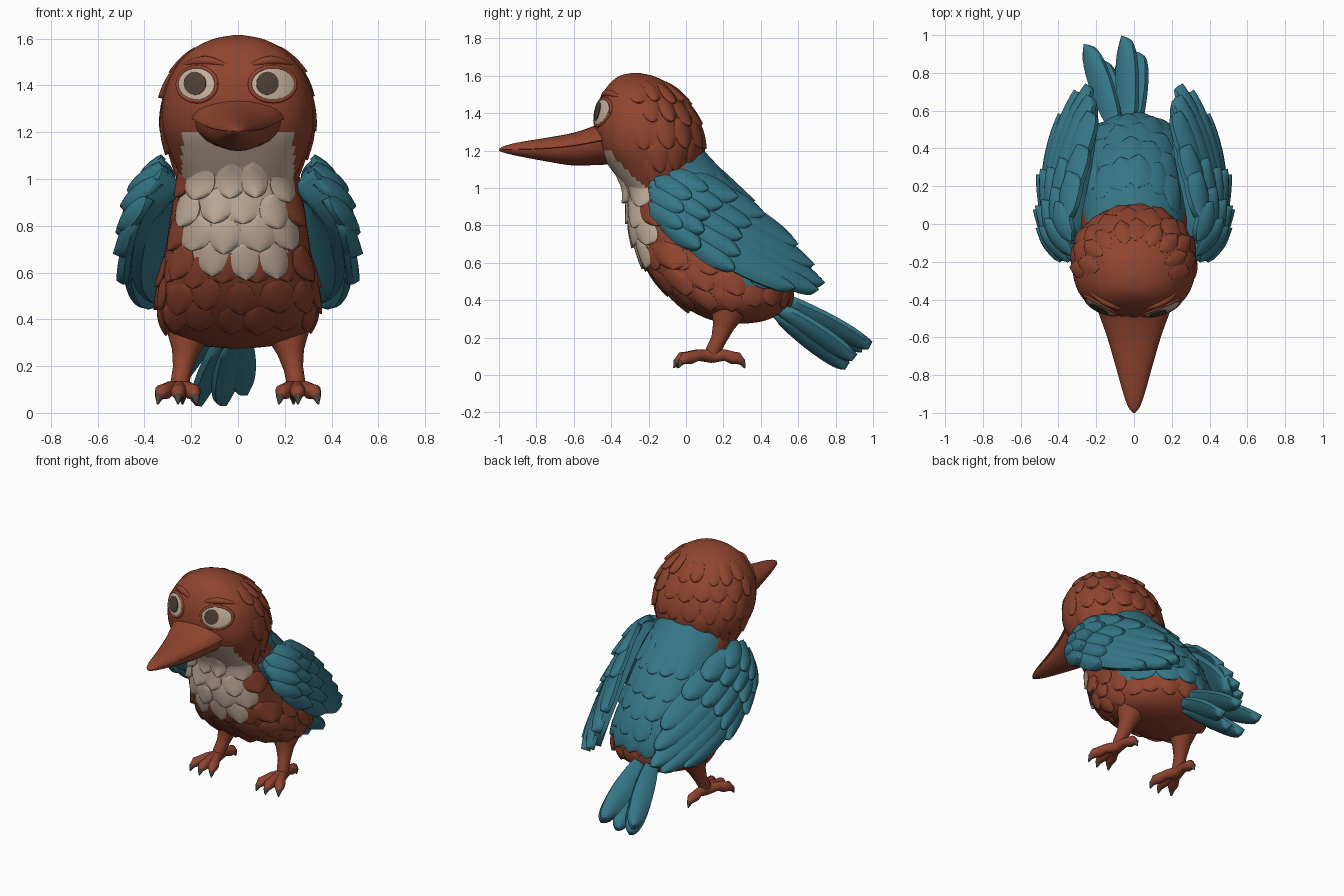
import bpy, bmesh, math, random
from mathutils import Vector
from mathutils.bvhtree import BVHTree

random.seed(4)
if "Cube" in bpy.data.objects:
    bpy.data.objects.remove(bpy.data.objects["Cube"])

# Materials
RUST, TEAL, CREAM, DARK = range(4)
MATERIALS = []
for name, rgb in (("rust", (.275, .058, .028)), ("teal", (.036, .185, .245)),
                  ("cream", (.56, .435, .335)), ("dark_brown", (.075, .052, .036))):
    m = bpy.data.materials.new(name)
    m.use_nodes = True
    m.diffuse_color = (*rgb, 1)
    bsdf = m.node_tree.nodes["Principled BSDF"]
    bsdf.inputs["Base Color"].default_value = (*rgb, 1)
    bsdf.inputs["Roughness"].default_value = .8
    MATERIALS.append(m)


def finish(bm, name, mirror=False):
    bmesh.ops.recalc_face_normals(bm, faces=bm.faces)
    mesh = bpy.data.meshes.new(name)
    bm.to_mesh(mesh)
    bm.free()
    for m in MATERIALS:
        mesh.materials.append(m)
    mesh.polygons.foreach_set("use_smooth", [True] * len(mesh.polygons))
    mesh.set_sharp_from_angle(angle=math.radians(50))
    ob = bpy.data.objects.new(name, mesh)
    bpy.context.collection.objects.link(ob)
    if mirror:
        ob.modifiers.new("Mirror", "MIRROR")


def loft(bm, rings, mat=RUST, rule=None):
    """Skin closed rings and cap both ends."""
    vs = [[bm.verts.new(c) for c in ring] for ring in rings]
    n = len(vs[0])
    faces = [bm.faces.new((a[i], a[(i + 1) % n], b[(i + 1) % n], b[i]))
             for a, b in zip(vs, vs[1:]) for i in range(n)]
    faces += [bm.faces.new(vs[0]), bm.faces.new(vs[-1])]
    for f in faces:
        f.material_index = rule(f.calc_center_median()) if rule else mat


def tube(bm, path, radii, mat=RUST, sides=12):
    path = [Vector(p) for p in path]
    rings = []
    for i, p in enumerate(path):
        t = (path[min(i + 1, len(path) - 1)] - path[max(i - 1, 0)]).normalized()
        u = t.cross(Vector((1, .1, 0))).normalized()
        w = t.cross(u)
        rings.append([p + radii[i] * (u * math.cos(k * math.tau / sides) + w * math.sin(k * math.tau / sides))
                      for k in range(sides)])
    loft(bm, rings, mat)


def spline(rows, t):
    n = len(rows)
    t = max(0, min(n - 1, t))
    i = min(int(t), n - 2)
    f = t - i
    a, b, c, d = (Vector(rows[max(0, min(n - 1, i + k))]) for k in (-1, 0, 1, 2))
    return .5 * (2 * b + (c - a) * f + (2 * a - 5 * b + 4 * c - d) * f ** 2 + (3 * b - a - 3 * c + d) * f ** 3)


def shell(rows):
    """Surface through slices (height, front, back, half width), squarer in front."""
    def surf(a, t):
        z, front, back, rx = spline(rows, t)
        s, c = math.sin(a), math.cos(a)
        if c > 0:
            r = (abs(s) ** 2.5 + c ** 2.5) ** -.4
            s, c = s * r, c * r
        return Vector((rx * s, (front + back) / 2 - (back - front) / 2 * c, z))
    return surf


def shell_mesh(bm, rows, rule, sides=72, steps=5):
    surf = shell(rows)
    loft(bm, [[surf(k * math.tau / sides, i / steps) for k in range(sides)]
              for i in range((len(rows) - 1) * steps + 1)], rule=rule)


def feather(bm, surf, p0, q0, hw, length, lift, depth, mat, slant=0, root=.6, tip=4, n=9, m=3):
    """Rounded feather that follows a surface, lifting towards its tip."""
    e = .01
    rings = []
    for i in range(n + 1):
        s = math.sin(math.pi / 2 * i / n)
        w = hw * (root + (1 - root) * math.sin(math.pi / 2 * min(1, s * 1.6)))
        w *= math.sqrt(max(.003, 1 - s ** tip)) * math.sqrt(max(.01, 1 - (1 - min(1, s / .2)) ** 2))
        top, under = [], []
        for j in range(-m, m + 1):
            t = j / m
            p, q = p0 + slant * s + t * w, q0 + length * s
            c = surf(p, q)
            nrm = (surf(p, q + e) - surf(p, q - e)).cross(surf(p + e, q) - surf(p - e, q)).normalized()
            top.append(c + nrm * lift * (.2 + .8 * s) * (1 - .7 * t * t))
            under.append(c - nrm * depth * (1 - .5 * s) * (1 - .4 * t * t))
        rings.append(top + under[::-1])
    loft(bm, rings, mat)


def plumage(bm, surf, rows, count, lo, hi, hw, length, lift, rule):
    for r, t0 in enumerate(rows):
        for k in range(count):
            a = math.radians(lo + (hi - lo) * (k + .25 + .5 * (r % 2)) / count) + random.uniform(-.05, .05)
            t = t0 + random.uniform(-.15, .15)
            feather(bm, surf, a, t, hw * random.uniform(.85, 1.15), length, lift * random.uniform(.6, 1.15), .02,
                    rule(surf(a, t + length * .6)))


# Colour regions: pale bib in front, teal mantle behind
def is_bib(c):
    return c.y < -.12 and .63 < c.z < 1.2 and abs(c.x) < .238 - .12 * max(0, .9 - c.z)


def head_rule(c):
    return CREAM if is_bib(c) else RUST


def body_rule(c):
    if is_bib(c):
        return CREAM
    return TEAL if c.z > .48 and c.y > .54 - .5 * c.z else RUST


# Body with layered feathers
BODY = [(1.25, -.34, .05, .18), (1.12, -.39, .17, .245), (1, -.33, .285, .265), (.9, -.315, .375, .28),
        (.8, -.305, .45, .295), (.7, -.275, .515, .31), (.6, -.23, .555, .33), (.5, -.165, .575, .345),
        (.4, -.06, .56, .335), (.33, .05, .5, .28), (.29, .15, .42, .17), (.275, .26, .32, .03)]
bm = bmesh.new()
shell_mesh(bm, BODY, body_rule)
body = shell(BODY)
plumage(bm, body, (1.4, 2.5, 3.6, 4.7), 5, -64, 60, .24, 1.5, .03, body_rule)
plumage(bm, body, (5.2, 6.3, 7.4), 9, -105, 100, .2, 1.3, .02, body_rule)
plumage(bm, body, (1.2, 2.4, 3.6, 4.8, 5.9), 5, 122, 238, .25, 1.6, .02, body_rule)
plumage(bm, body, (7.2,), 7, 105, 255, .2, 1.1, .018, body_rule)
finish(bm, "body")

# Head with nape feathers
HEAD = [(1.615, -.29, -.25, .02), (1.597, -.36, -.17, .11), (1.55, -.415, -.08, .2), (1.48, -.46, -.01, .265),
        (1.4, -.485, .045, .305), (1.3, -.49, .085, .325), (1.2, -.465, .09, .32), (1.1, -.4, .055, .285),
        (1, -.325, .01, .24), (.92, -.27, -.05, .2)]
bm = bmesh.new()
shell_mesh(bm, HEAD, head_rule)
skin = BVHTree.FromBMesh(bm)
plumage(bm, shell(HEAD), (1.8, 3, 4.2, 5.4, 6.3), 9, 80, 280, .21, 1.6, .022, head_rule)
finish(bm, "head")


# Eyes, eyelids and brows laid on the face
def on_face(x, z, off):
    hit = skin.ray_cast(Vector((x, -2, z)), Vector((0, 1, 0)))[0]
    return hit + (hit - Vector((0, -.21, 1.33))).normalized() * off


def oval(cx, cz, rx, rz, off, count=28):
    return [on_face(cx + rx * math.cos(k * math.tau / count), cz + rz * math.sin(k * math.tau / count), off)
            for k in range(count)]


def disc(name, cx, cz, rx, rz, off, mat):
    bm = bmesh.new()
    rings = [oval(cx, cz, rx, rz, -.001)]
    rings += [oval(cx, cz, rx * f, rz * f, off) for f in (1, .8, .6, .4, .2, .05)]
    loft(bm, rings, mat)
    finish(bm, name)


for side, sign, cx, rx, iris in (("right", -1, -.175, .076, -.18), ("left", 1, .148, .09, .123)):
    disc(side + "_eye_white", cx, 1.405, rx, .066, .005, CREAM)
    disc(side + "_iris", iris, 1.407, .046, .048, .009, DARK)
    bm = bmesh.new()
    lid = oval(cx, 1.405, rx + .007, .073, 0)
    tube(bm, lid + lid[:1], [.009] * (len(lid) + 1))
    brow = [on_face(sign * (.05 + .021 * k), 1.488 + .02 * math.sin(k * math.pi / 9), -.004) for k in range(10)]
    tube(bm, brow, [.004 + .016 * math.sin(k * math.pi / 9) for k in range(10)])
    finish(bm, side + "_eyelid_and_brow")

# Beak: position, half width, mouth height, rise above, drop below
BEAK = [(-.34, .235, 1.275, .14, .15), (-.46, .192, 1.254, .092, .13), (-.6, .142, 1.228, .068, .108),
        (-.75, .098, 1.213, .055, .07), (-.9, .056, 1.207, .036, .036), (-.97, .03, 1.205, .02, .017),
        (-1, .006, 1.204, .005, .005)]
for name, up, width in (("upper_beak", 1, 1), ("lower_beak", -1, .94)):
    bm = bmesh.new()
    rings = []
    for i in range(25):
        y, w, mouth = spline([r[:3] for r in BEAK], i / 4)
        rise, drop = spline([r[3:] for r in BEAK], i / 4)
        tall = rise if up > 0 else drop
        ring = []
        for k in range(24):
            s = math.sin(k * math.tau / 24)
            ring.append((w * width * math.cos(k * math.tau / 24), y, mouth + up * tall * (s if s > 0 else s * .15)))
        rings.append(ring)
    loft(bm, rings)
    finish(bm, name)


# Folded wings: long flight feathers under rows of coverts
def wing(p, u):
    x = .445 - .3 * p - 1.7 * p * p - .8 * max(0, u) * p - .31 * (u - .15) ** 2 - 2 * max(0, .1 - u) ** 2
    return Vector((x, -.09 + .85 * u + .52 * p, .965 - .52 * u + .85 * p))


bm = bmesh.new()
feather(bm, wing, 0, -.12, .215, 1.02, .02, .15, TEAL, tip=1.7, n=18, m=8)
for k, end in enumerate((.72, .85, .95, .94, .83)):
    feather(bm, wing, .13 - .066 * k, .15, .064, end - .15, .035 + .004 * (k % 2), .05, TEAL,
            slant=-.02 + .016 * k, tip=5, n=12)
for start, size, count, top, step, lift in ((.1, .36, 5, .14, .07, .045), (-.02, .28, 5, .14, .068, .055),
                                            (-.1, .22, 4, .1, .066, .05)):
    for k in range(count):
        p = top - step * k
        feather(bm, wing, p, start + 2 * p * p + random.uniform(-.02, .02), .06, size,
                lift, .04, TEAL, slant=-.008 * (k - 1), tip=5)
finish(bm, "wings", mirror=True)

# Tail fan of plump, rolled blades
bm = bmesh.new()
for tip in ((-.245, .945, .14), (-.045, .985, .155), (-.17, .86, .045), (-.065, .86, .045), (.025, .9, .09)):
    tip = Vector(tip)
    base = Vector((tip.x * .3 - .02, .48, .31 + tip.z * .8))
    along = (tip - base).normalized()
    normal = Vector((1, 0, 0)).cross(along).normalized()
    across = Vector((-1, 0, 0)) * .77 - normal * .64

    def blade(p, q):
        return base + along * q + across * p
    feather(bm, blade, 0, 0, .07, (tip - base).length, .035, .05, TEAL, root=.55, tip=6, n=12)
finish(bm, "tail")

# Legs, toes and claws
bm = bmesh.new()
tube(bm, [(.19, .27, .5), (.2, .25, .42), (.215, .22, .33), (.225, .2, .26), (.237, .175, .19), (.248, .145, .13),
          (.25, .13, .085)], [.06, .12, .09, .058, .042, .04, .032], sides=14)
for x, y in ((.19, -.01), (.255, -.025), (.325, -.005), (.24, .275)):
    root, end = Vector((.25, .14, .1)), Vector((x, y, .09))
    out = (end - root).normalized()
    mid = root.lerp(end, .5) + Vector((0, 0, .012))
    knee = end + out * .026 - Vector((0, 0, .018))
    tube(bm, [root, mid, root.lerp(end, .8), end, knee], [.036, .03, .034, .033, .018])
    tube(bm, [end, knee, end + out * .04 - Vector((0, 0, .05))], [.018, .019, .004], DARK)
finish(bm, "legs", mirror=True)
